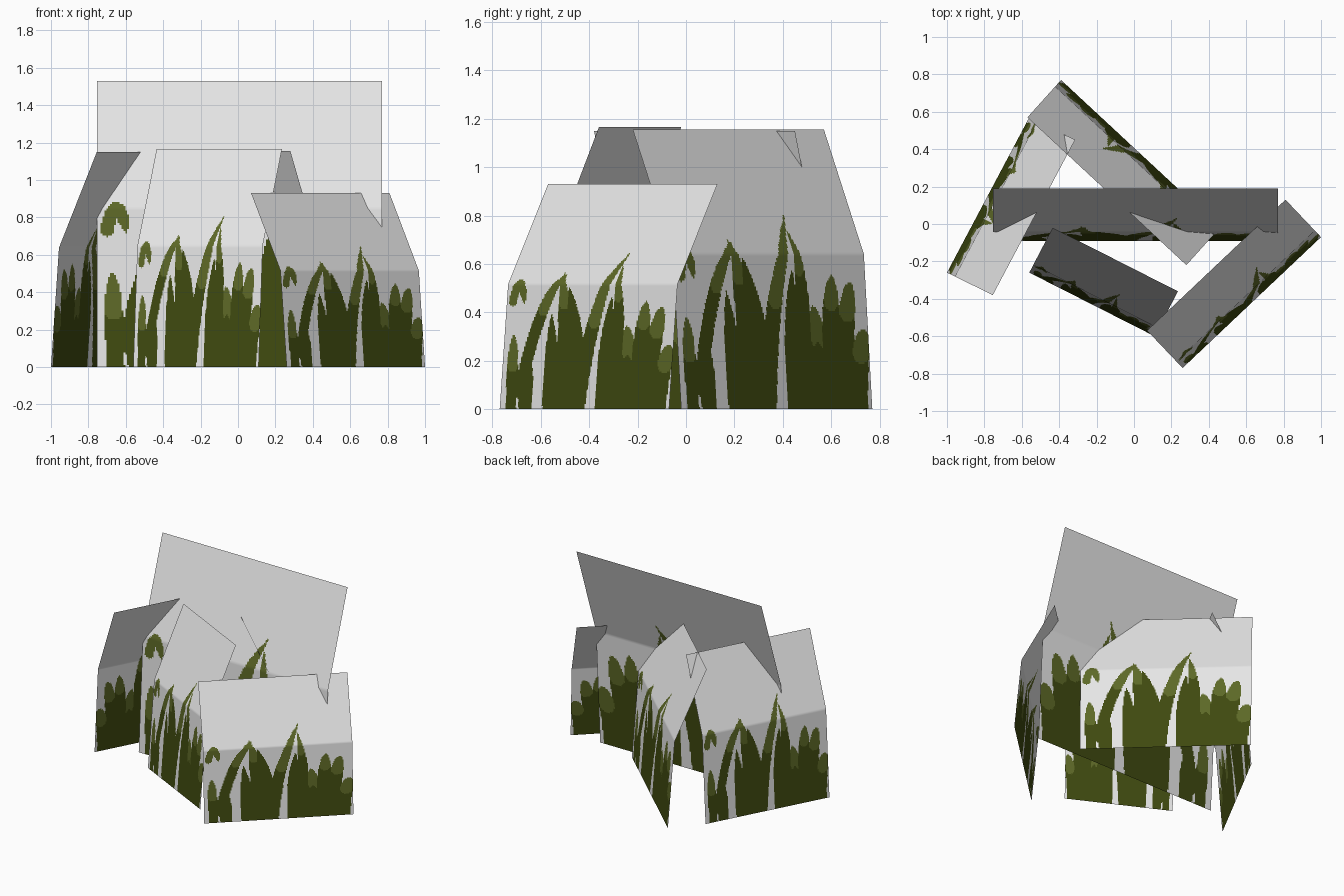
import bpy, math
from mathutils import Vector

if "Cube" in bpy.data.objects:
    bpy.data.objects.remove(bpy.data.objects["Cube"])


def material(name, rgb):
    m = bpy.data.materials.new(name)
    m.diffuse_color = (*rgb, 1)
    m.use_nodes = True
    m.node_tree.nodes["Principled BSDF"].inputs["Base Color"].default_value = m.diffuse_color
    return m


MATS = [material("pale_grey", (0.80, 0.80, 0.80)),
        material("dark_olive", (0.050, 0.068, 0.005)),
        material("light_olive", (0.110, 0.140, 0.020))]

# Painted grass blades in card space (0..1 across, 0..1 up):
# base, control, tip, half width, where the light tip starts, taper power
BLADES = [
    ((.15, 0), (.15, .15), (.13, .24), .040, .75, 6),
    ((.065, 0), (.06, .15), (.055, .33), .032, .60, 8),
    ((.11, .08), (.19, .48), (.33, .60), .034, .55, 4),
    ((.29, 0), (.29, .20), (.27, .42), .040, 2, 4),
    ((.36, 0), (.385, .35), (.31, .60), .050, .75, 4),
    ((.45, 0), (.45, .30), (.36, .54), .045, 2, 4),
    ((.60, 0), (.59, .25), (.62, .50), .040, 2, 4),
    ((.66, 0), (.69, .35), (.635, .64), .038, .75, 4),
    ((.46, 0), (.49, .42), (.645, .69), .042, .50, 3),
    ((.76, 0), (.76, .20), (.715, .37), .040, .65, 8),
    ((.87, 0), (.87, .30), (.92, .45), .045, .70, 8),
    ((.81, 0), (.80, .30), (.825, .48), .048, .75, 6),
    ((.935, 0), (.94, .18), (.98, .28), .045, .65, 8),
    ((.72, 0), (.73, .10), (.735, .24), .035, 2, 8),
    ((.035, .48), (.07, .63), (.105, .47), .024, -1, 9),
]

COLS, KNEE_ROWS, KNEE_V, KNEE_LEAN = 150, 76, 0.555, 0.175
ROWS = [KNEE_V * i / KNEE_ROWS for i in range(97)] + [1.0]


def paint_map():
    """Material index of every cell, later blades lying over earlier ones."""
    cells = {}
    steps = 60
    for a, b, c, w, light, power in BLADES:
        for s in range(steps + 1):
            t = s / steps
            u = (1-t)**2 * a[0] + 2*t*(1-t) * b[0] + t*t * c[0]
            v = (1-t)**2 * a[1] + 2*t*(1-t) * b[1] + t*t * c[1]
            r = w * (1 - 0.95 * t**power)
            dv = KNEE_V / KNEE_ROWS
            for j in range(max(0, int((v-r)/dv)), min(96, int((v+r)/dv) + 1)):
                for i in range(max(0, int((u-r)*COLS)), min(COLS, int((u+r)*COLS) + 1)):
                    if math.hypot((i+.5)/COLS - u, (j+.5)*dv - v) < r:
                        cells[i, j] = 2 if t > light else 1
    return cells


PAINT = paint_map()


def lean_at(v):
    if v <= KNEE_V:
        return KNEE_LEAN * v / KNEE_V
    return KNEE_LEAN + (1 - KNEE_LEAN) * (v - KNEE_V) / (1 - KNEE_V)


def grass_card(name, start, end, lean, height):
    """Thin bent sheet from start to end, its top shifted by lean."""
    p, q, d = Vector((*start, 0)), Vector((*end, 0)), Vector((*lean, 0))
    up = Vector((0, 0, height))
    verts = [p.lerp(q, i / COLS) + d * lean_at(v) + up * v
             for v in ROWS for i in range(COLS + 1)]
    n = COLS + 1
    faces, index = [], []
    for j in range(len(ROWS) - 1):
        for i in range(COLS):
            k = j * n + i
            faces.append((k, k + 1, k + n + 1, k + n))
            index.append(PAINT.get((i, j), 0))
    mesh = bpy.data.meshes.new(name)
    mesh.from_pydata(verts, [], faces)
    for m in MATS:
        mesh.materials.append(m)
    mesh.polygons.foreach_set("material_index", index)
    mesh.polygons.foreach_set("use_smooth", [True] * len(faces))
    mesh.update()
    bpy.context.collection.objects.link(bpy.data.objects.new(name, mesh))


# Five leaning grass sheets
grass_card("large_middle_sheet", (-.755, -.09), (.77, -.09), (0, .28), 1.53)
grass_card("left_sheet", (-.56, .57), (-1.0, -.26), (.245, -.12), 1.15)
grass_card("back_sheet", (.46, -.02), (-.39, .77), (-.18, -.20), 1.155)
grass_card("front_sheet", (-.56, -.26), (.11, -.60), (.125, .24), 1.165)
grass_card("right_sheet", (.26, -.77), (1.0, -.07), (-.19, .20), 0.93)
